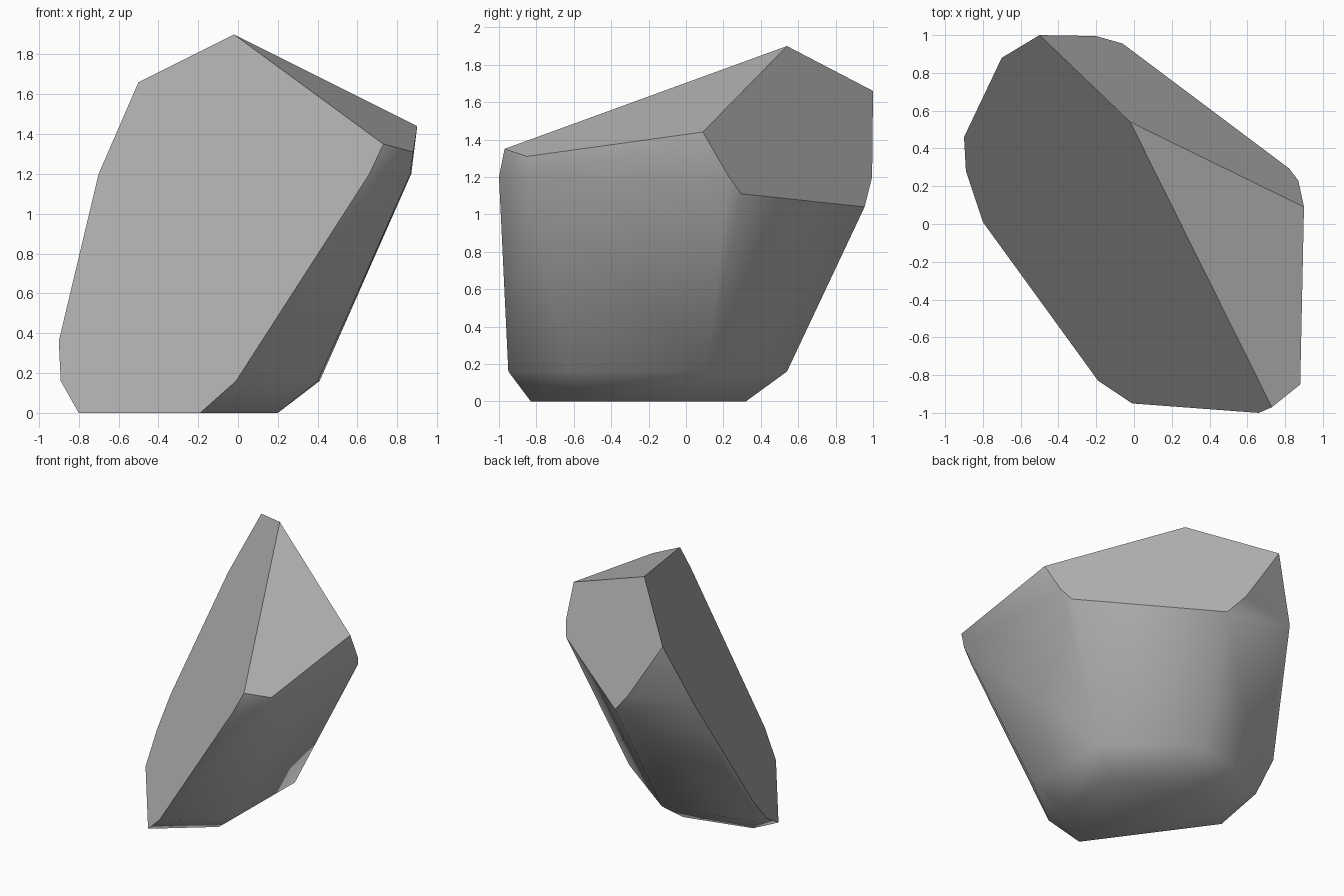
import bpy
import bmesh

cube = bpy.data.objects.get("Cube")
if cube:
    bpy.data.objects.remove(cube, do_unlink=True)

# Stone colour
stone = bpy.data.materials.new("stone_grey")
stone.use_nodes = True
colour = (0.48, 0.48, 0.48, 1.0)
stone.diffuse_color = colour
stone.node_tree.nodes["Principled BSDF"].inputs["Base Color"].default_value = colour

# Corners of the stone
corners = {
    # around the split left face
    "peak": (-0.02, 0.54, 1.9), "back_top": (-0.5, 1.0, 1.66),
    "back_mid": (-0.7, 0.88, 1.2), "left_edge": (-0.9, 0.46, 0.36),
    "left_low": (-0.89, 0.28, 0.16), "left_base": (-0.8, 0.01, 0),
    "front_base": (-0.19, -0.83, 0), "front_low": (-0.01, -0.95, 0.16),
    "front_mid": (0.66, -1.0, 1.2), "front_top": (0.73, -0.97, 1.35),
    # around the top and back cuts
    "side_top": (0.88, -0.85, 1.31), "side_mid": (0.865, -0.84, 1.2),
    "rim": (0.9, 0.09, 1.44), "rim_mid": (0.87, 0.23, 1.2),
    "rim_low": (0.82, 0.295, 1.11), "rear_low": (-0.06, 0.955, 1.04),
    "rear_mid": (-0.2, 0.995, 1.2),
    # lower ring and underside
    "ring_side": (0.4, -0.63, 0.16), "ring_rim": (0.41, 0.11, 0.16),
    "ring_rear": (-0.17, 0.54, 0.16), "ring_left": (-0.84, 0.38, 0.16),
    "base_side": (0.2, -0.52, 0), "base_rim": (0.2, 0.0, 0),
    "base_rear": (-0.2, 0.32, 0), "base_left": (-0.71, 0.19, 0),
}

# Flat cleaved faces, bounded by sharp edges
cuts = [
    "peak back_top back_mid left_edge left_low left_base front_base front_low front_mid front_top",
    "peak front_top side_top rim",
    "peak rim rim_mid rim_low rear_low rear_mid back_top",
]

# Weathered faces that blend smoothly
worn = [
    "front_low front_mid side_mid ring_side",
    "front_mid front_top side_top side_mid",
    "ring_side side_mid rim_mid rim_low ring_rim",
    "side_mid side_top rim rim_mid",
    "ring_rim rim_low rear_low ring_rear",
    "ring_rear rear_low rear_mid back_mid left_edge ring_left",
    "rear_mid back_top back_mid",
    "ring_left left_edge left_low",
    "left_base front_base base_side base_rim base_rear base_left",
]

# Bevel band between the underside and the walls
base = "front_base base_side base_rim base_rear base_left left_base".split()
ring = "front_low ring_side ring_rim ring_rear ring_left left_low".split()
for i in range(len(base) - 1):
    worn.append(" ".join((base[i], ring[i], ring[i + 1], base[i + 1])))

bm = bmesh.new()
verts = {name: bm.verts.new(co) for name, co in corners.items()}


def add_face(names, smooth):
    face = bm.faces.new([verts[n] for n in names.split()])
    face.smooth = smooth
    return face


for names in worn:
    add_face(names, True)
for names in cuts:
    for edge in add_face(names, False).edges:
        edge.smooth = False
bmesh.ops.recalc_face_normals(bm, faces=bm.faces[:])

mesh = bpy.data.meshes.new("rock")
bm.to_mesh(mesh)
bm.free()
mesh.materials.append(stone)
rock = bpy.data.objects.new("rock", mesh)
bpy.context.collection.objects.link(rock)
